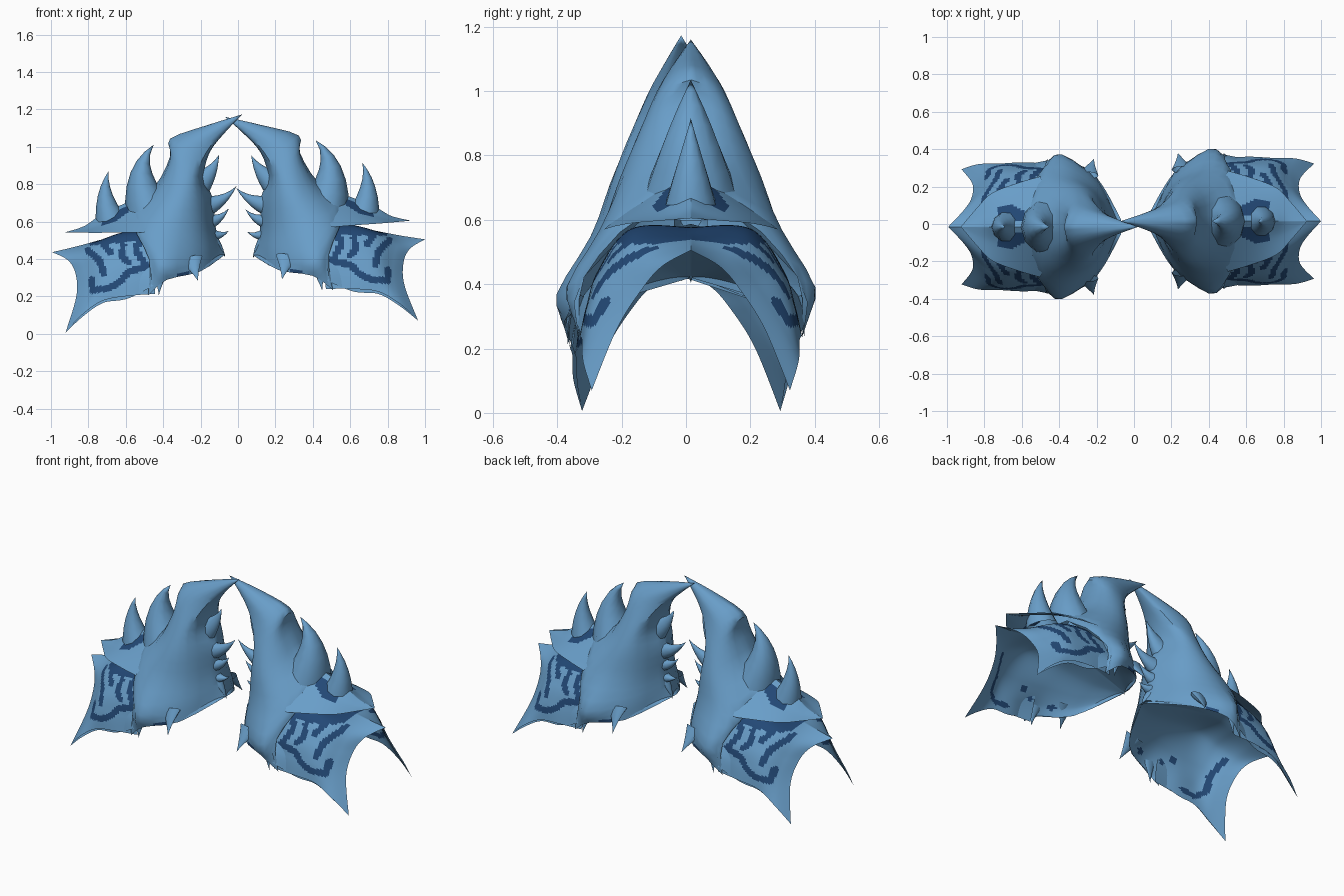
import bpy, bmesh, math
from mathutils import Vector

cube = bpy.data.objects.get("Cube")
if cube:
    bpy.data.objects.remove(cube)


def material(name, rgb):
    mat = bpy.data.materials.new(name)
    mat.use_nodes = True
    mat.diffuse_color = (*rgb, 1)
    mat.node_tree.nodes["Principled BSDF"].inputs["Base Color"].default_value = (*rgb, 1)
    return mat


MATERIALS = [material("steel_blue", (.14, .34, .58)), material("navy_marking", (.016, .065, .18))]
TILT, PIVOT = .078, Vector((.12, 0, .56))


def place(v, side):
    """Put a point on the left pad, or mirror and tilt it onto the right pad."""
    if side == "left":
        return v + Vector((0, .015, 0))
    d = v - PIVOT
    c, s = math.cos(TILT), math.sin(TILT)
    return Vector((-(PIVOT.x + c * d.x + s * d.z), v.y - .015, PIVOT.z - s * d.x + c * d.z))


def spline(points, steps):
    out = []
    last = len(points) - 1
    for i in range(last):
        a, b, c, d = points[max(i - 1, 0)], points[i], points[i + 1], points[min(i + 2, last)]
        for k in range(steps):
            t = k / steps
            out.append((b * 2 + (c - a) * t + (a * 2 - b * 5 + c * 4 - d) * t ** 2
                        + (b * 3 - a - c * 3 + d) * t ** 3) / 2)
    return out + [points[-1]]


def loft(bm, rows, flip=1, closed=False):
    grid = [[bm.verts.new((p.x, p.y * flip, p.z)) for p in row] for row in rows]
    for r, s in zip(grid, grid[1:]):
        for j in range(len(r) - (0 if closed else 1)):
            k = (j + 1) % len(r)
            quad = [r[j], r[k], s[k], s[j]]
            bm.faces.new(quad if flip > 0 else quad[::-1])


def finish(bm, name, angle, marked=None):
    """Make the part for both pads, colouring the marked faces."""
    bmesh.ops.remove_doubles(bm, verts=bm.verts, dist=.0005)
    bmesh.ops.recalc_face_normals(bm, faces=bm.faces)
    for f in bm.faces:
        f.material_index = int(bool(marked and marked(f.calc_center_median())))
    rest = [v.co.copy() for v in bm.verts]
    for side in ("left", "right"):
        for v, co in zip(bm.verts, rest):
            v.co = place(co, side)
        if side == "right":
            bmesh.ops.reverse_faces(bm, faces=bm.faces)
        mesh = bpy.data.meshes.new(f"{side}_{name}")
        bm.to_mesh(mesh)
        for mat in MATERIALS:
            mesh.materials.append(mat)
        ob = bpy.data.objects.new(mesh.name, mesh)
        bpy.context.collection.objects.link(ob)
        bpy.ops.object.select_all(action='DESELECT')
        ob.select_set(True)
        bpy.context.view_layer.objects.active = ob
        bpy.ops.object.shade_smooth_by_angle(angle=math.radians(angle))
    bm.free()


def sheet(name, rows, along, across, marked=None):
    """Smooth sheet through half sections, mirrored front to back."""
    rows = [spline([Vector(p) for p in row], across) for row in rows]
    cols = [spline(list(col), along) for col in zip(*rows)]
    bm = bmesh.new()
    for flip in (1, -1):
        loft(bm, list(zip(*cols)), flip)
    finish(bm, name, 40, marked)


def spike(name, base, bend, tip, rx, ry, both=False):
    """Curved cone that flares at the base and tapers to a point."""
    base, bend, tip = Vector(base), Vector(bend), Vector(tip)
    bm = bmesh.new()
    for flip in (1, -1) if both else (1,):
        rows = []
        for i in range(7):
            t = i / 6
            centre = base * (1 - t) ** 2 + bend * 2 * t * (1 - t) + tip * t * t
            way = ((bend - base) * (1 - t) + (tip - bend) * t).normalized()
            u = Vector((0, 1, 0)).cross(way).normalized()
            w = way.cross(u)
            r = (1 - t) ** 1.15
            rows.append([centre + (u * rx * math.cos(a) + w * ry * math.sin(a)) * r
                         for a in (k * math.tau / 10 for k in range(10))])
        loft(bm, rows, flip, True)
    finish(bm, name, 50)


# Painted strokes, as lines in the x-z plane
OUTER_STROKES = [
    [(.53, .56), (.55, .47), (.49, .37)],
    [(.5, .39), (.6, .37), (.65, .32), (.71, .29), (.8, .285), (.8, .34)],
    [(.81, .5), (.75, .44), (.735, .37)],
    [(.62, .51), (.63, .45), (.6, .42)],
    [(.72, .52), (.69, .48)],
]
INNER_STROKES = [[(.81, .46), (.78, .38), (.79, .3), (.74, .26), (.65, .27)],
                 [(.55, .4), (.56, .4)], [(.33, .37), (.34, .37)]]


def near_stroke(strokes, c, width):
    p = Vector((c.x, c.z))
    for line in strokes:
        for a, b in zip(line, line[1:]):
            a, b = Vector(a), Vector(b)
            t = max(0, min(1, (p - a).dot(b - a) / (b - a).length_squared))
            if (p - a.lerp(b, t)).length < width:
                return True
    return False


def wing_marked(c):
    return (c.z > .525 and c.x < .8) or near_stroke(OUTER_STROKES, c, .018)


def lining_marked(c):
    return near_stroke(INNER_STROKES, c, .016)


def blade_marked(c):
    return .05 < math.hypot(c.x - .665, c.y) < .115 and abs(c.y) > .03 and c.x < .72


def rim_marked(c):
    return c.z < .345 and .27 < c.x < .36 and abs(c.y) > .25


# Main shell: rings from hooked peak to lower rim, inner keel to outer ridge
shell = [
    [(-.07, 0, 1.16)] * 5,
    [(.03, 0, 1.07), (.055, .04, 1.06), (.1, .055, 1.08), (.12, .03, 1.11), (.13, 0, 1.115)],
    [(.12, 0, .97), (.14, .085, .97), (.24, .105, 1), (.3, .06, 1.04), (.325, 0, 1.06)],
    [(.16, 0, .84), (.2, .145, .85), (.28, .165, .86), (.33, .1, .93), (.33, 0, .97)],
    [(.12, 0, .72), (.2, .17, .72), (.31, .22, .73), (.4, .14, .78), (.43, 0, .81)],
    [(.12, 0, .58), (.2, .19, .56), (.36, .28, .57), (.52, .24, .58), (.58, 0, .74)],
    [(.1, 0, .48), (.2, .23, .43), (.4, .387, .39)] + [(.48, .335, .42)] * 2,
    [(.08, 0, .42), (.22, .27, .34), (.4, .36, .31)] + [(.5, .347, .24)] * 2,
]
sheet("shell", shell, 3, 3, rim_marked)

# Arched lower wing with a cusped outer edge
wing = [
    [(.46, 0, .575), (.46, .19, .57), (.46, .29, .44), (.46, .32, .34), (.47, .335, .24)],
    [(.61, 0, .575), (.61, .18, .57), (.61, .285, .44), (.61, .325, .33), (.61, .345, .24)],
    [(.74, 0, .55), (.74, .17, .535), (.74, .265, .43), (.74, .315, .33), (.75, .338, .225)],
    [(.87, 0, .525), (.85, .13, .48), (.83, .21, .39), (.83, .28, .28), (.865, .335, .16)],
    [(1, 0, .505), (.92, .09, .455), (.885, .155, .38), (.89, .23, .26), (.963, .308, .07)],
]
sheet("wing", wing, 11, 13, wing_marked)

# Vaulted lining that runs under the wing and on through the shell
vault = [
    [(.08, y, .42) for y in (0, .01, .02, .03, .04)],
    [(.22, 0, .47), (.22, .1, .455), (.22, .18, .42), (.22, .24, .38), (.22, .265, .342)],
    [(.4, 0, .53), (.4, .15, .51), (.4, .26, .44), (.4, .33, .37), (.4, .357, .312)],
]
under_wing = [[(x, y * .965, z - .012) for x, y, z in row] for row in wing[1:-1]]
sheet("lining", vault + under_wing + wing[-1:], 10, 13, lining_marked)

# Pointed blade layered above the wing
blade = [
    [(.42, 0, .8), (.45, .12, .7), (.5, .27, .57)],
    [(.58, 0, .74), (.6, .1, .67), (.62, .235, .58)],
    [(.73, 0, .68), (.74, .08, .63), (.76, .18, .59)],
    [(.82, 0, .63), (.83, .05, .61), (.84, .1, .597)],
    [(.925, 0, .605)] * 3,
]
sheet("blade", blade, 8, 10, blade_marked)

# Tall spikes along the top
spike("upper_spike", (.47, 0, .68), (.54, 0, .92), (.415, 0, 1.035), .13, .15)
spike("outer_spike", (.67, 0, .62), (.72, 0, .8), (.665, 0, .915), .09, .09)

# Spikes along the inner keel
keel = [((.21, .79), (.11, .86), (.07, .955)), ((.2, .68), (.07, .69), (-.01, .78)),
        ((.2, .6), (.1, .59), (.04, .665)), ((.19, .54), (.1, .51), (.05, .545)),
        ((.16, .52), (.1, .47), (.08, .405))]
for n, pts in enumerate(keel):
    spike(f"keel_spike_{n + 1}", *[(x, 0, z) for x, z in pts], .08 - n * .01, .055)

# Paired spikes on the lower rim
spike("inner_rim_spike", (.26, .275, .41), (.25, .32, .36), (.235, .365, .29), .06, .025, True)
spike("outer_rim_spike", (.43, .345, .36), (.44, .352, .3), (.45, .352, .23), .04, .012, True)
